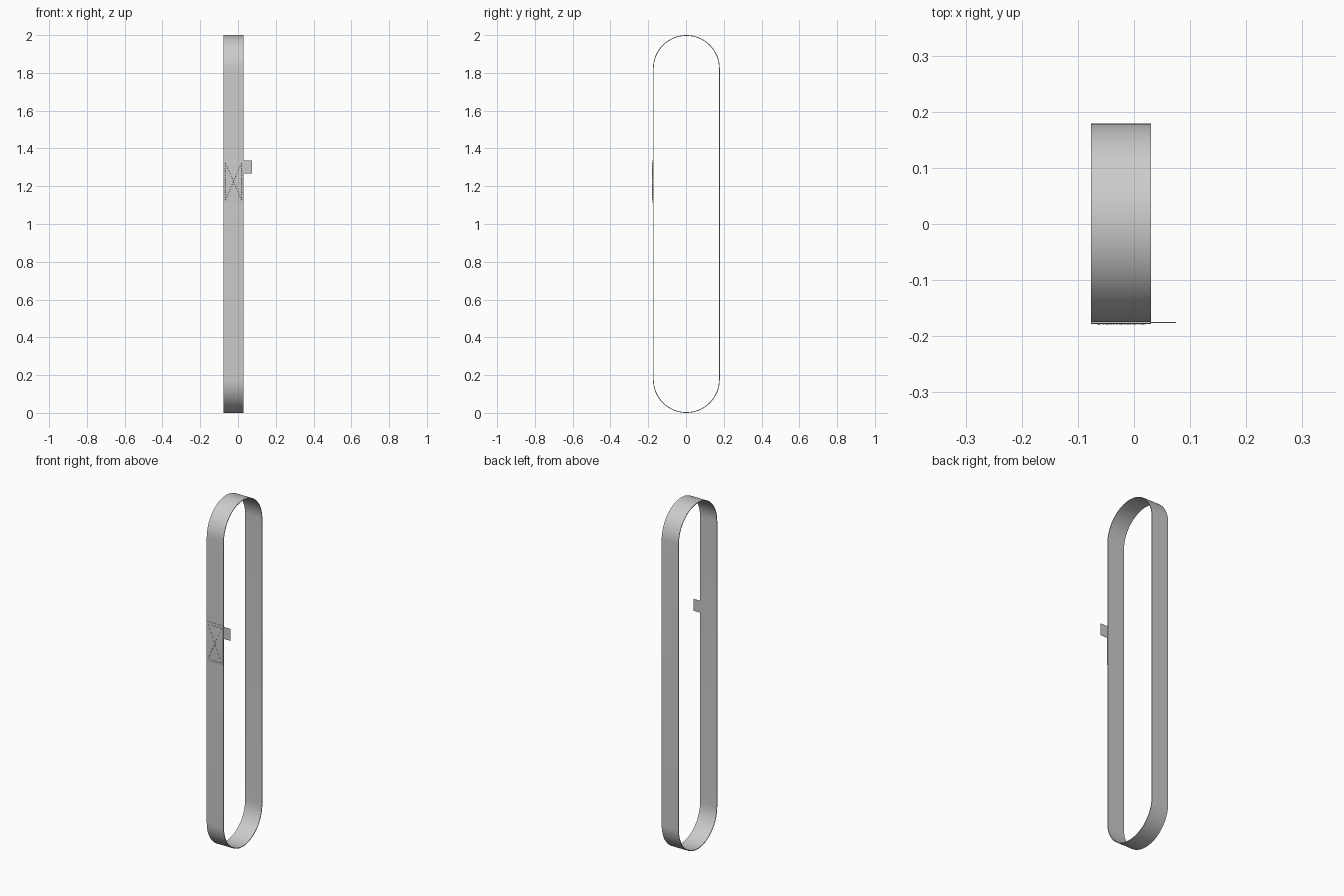
import bpy, bmesh, math
from mathutils import Vector

if "Cube" in bpy.data.objects:
    bpy.data.objects.remove(bpy.data.objects["Cube"])

X0, X1 = -0.077, 0.03      # strap width
YC, R, T = 0.002, 0.177, 0.004
YF = YC - R                # outer front face of the strap


def make(name, bm, angle=30):
    bmesh.ops.recalc_face_normals(bm, faces=bm.faces)
    me = bpy.data.meshes.new(name)
    bm.to_mesh(me)
    bm.free()
    ob = bpy.data.objects.new(name, me)
    bpy.context.collection.objects.link(ob)
    bpy.ops.object.select_all(action='DESELECT')
    ob.select_set(True)
    bpy.context.view_layer.objects.active = ob
    bpy.ops.object.shade_smooth_by_angle(angle=math.radians(angle))
    return ob


def extrude_yz(name, pts, x0, x1):
    bm = bmesh.new()
    a = [bm.verts.new((x0, y, z)) for y, z in pts]
    b = [bm.verts.new((x1, y, z)) for y, z in pts]
    n = len(pts)
    for i in range(n):
        j = (i + 1) % n
        bm.faces.new((a[i], a[j], b[j], b[i]))
    bm.faces.new(a)
    bm.faces.new(b)
    return make(name, bm)


# Closed strap loop: two half circles joined by straight runs
def loop(r, seg=32):
    pts = []
    for zc, start in ((2 - R, 0), (R, math.pi)):
        for i in range(seg + 1):
            t = start + math.pi * i / seg
            pts.append((YC + r * math.cos(t), zc + r * math.sin(t)))
    return pts


bm = bmesh.new()
rings = [[bm.verts.new((x, y, z)) for y, z in loop(r)]
         for x, r in ((X0, R), (X1, R), (X1, R - T), (X0, R - T))]
n = len(rings[0])
for k in range(4):
    p, q = rings[k], rings[(k + 1) % 4]
    for i in range(n):
        j = (i + 1) % n
        bm.faces.new((p[i], p[j], q[j], q[i]))
make("strap_loop", bm)

# Overlapping strap end sewn to the front, with thinned ends
ZB, ZT = 1.11, 1.34
YL = YF - 0.003
extrude_yz("strap_overlap",
           [(YF + 0.001, ZB), (YF - 0.002, ZB), (YL, ZB + 0.012),
            (YL, ZT - 0.012), (YF - 0.002, ZT), (YF + 0.001, ZT)], X0, X1)

# Label tab caught under the overlap
extrude_yz("label_tab", [(YF - 0.001, 1.267), (YF + 0.0005, 1.267),
                         (YF + 0.0005, 1.335), (YF - 0.001, 1.335)], 0.0, 0.075)

# Box-and-cross stitching
bm = bmesh.new()
xa, xb, za, zb = X0 + 0.01, X1 - 0.01, ZB + 0.014, ZT - 0.014
corners = [(xa, za), (xb, za), (xb, zb), (xa, zb)]
lines = [(corners[i], corners[(i + 1) % 4]) for i in range(4)]
lines += [(corners[0], corners[2]), (corners[1], corners[3])]
for s, e in lines:
    s, e = Vector(s), Vector(e)
    d = e - s
    count = round(d.length / 0.0125)
    u = d.normalized() * 0.0035
    v = Vector((-u.y, u.x)) * 0.3
    for i in range(count):
        c = s + d * ((i + 0.5) / count)
        base = [bm.verts.new((q.x, YL + 0.0005, q.y))
                for q in (c - u - v, c + u - v, c + u + v, c - u + v)]
        ridge = [bm.verts.new((q.x, YL - 0.001, q.y))
                 for q in (c - u * 0.6, c + u * 0.6)]
        bm.faces.new((base[0], base[1], ridge[1], ridge[0]))
        bm.faces.new((base[2], base[3], ridge[0], ridge[1]))
        bm.faces.new((base[1], base[2], ridge[1]))
        bm.faces.new((base[3], base[0], ridge[0]))
        bm.faces.new(base[::-1])
make("stitching", bm)
